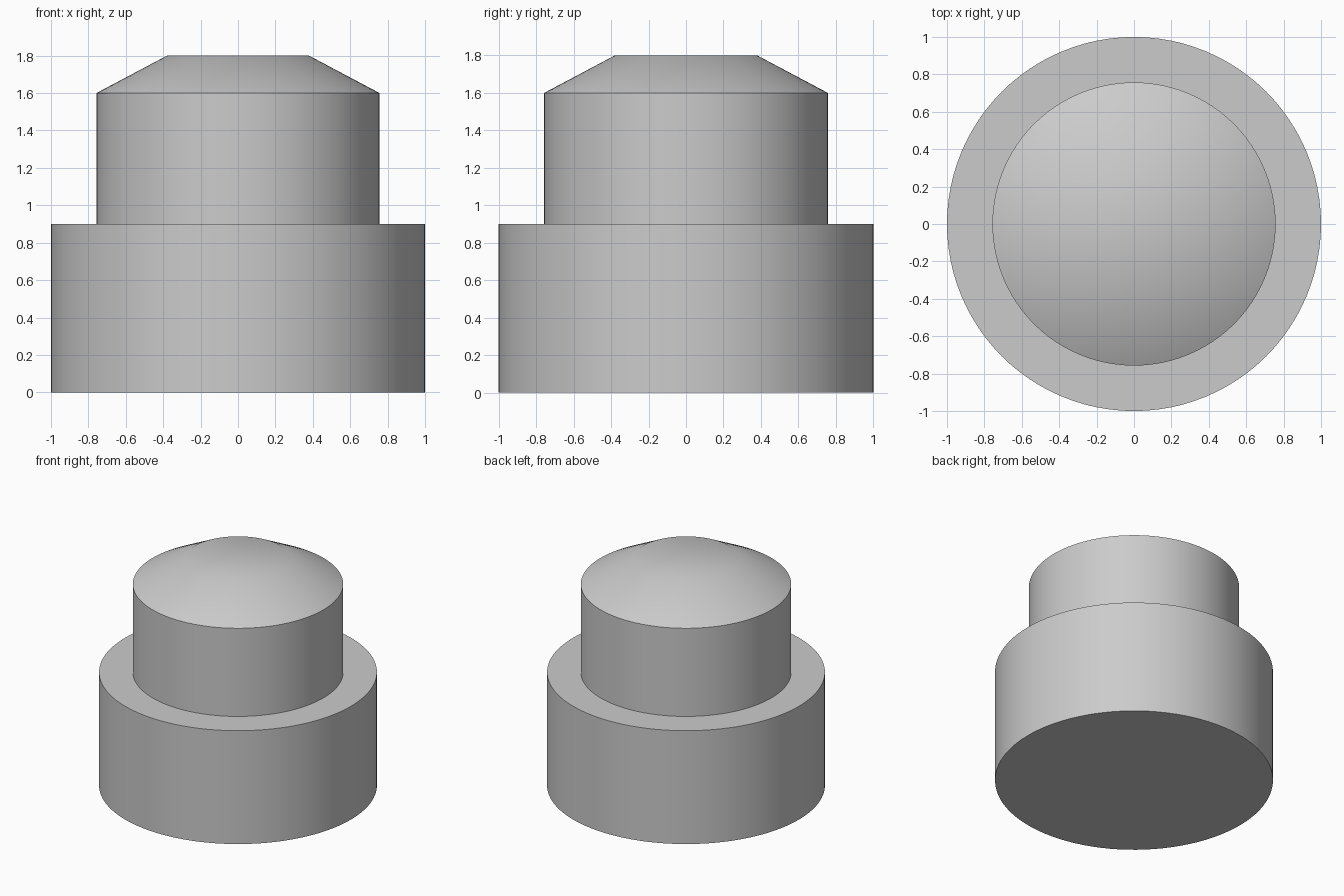
import bpy
import bmesh
import math

SEGMENTS = 96

cube = bpy.data.objects.get("Cube")
if cube:
    bpy.data.objects.remove(cube, do_unlink=True)

# Single plain grey material
grey = bpy.data.materials.new("plain grey")
grey.use_nodes = True
colour = (0.6, 0.6, 0.6, 1)
grey.diffuse_color = colour
grey.node_tree.nodes["Principled BSDF"].inputs["Base Color"].default_value = colour


def turned_part(name, profile):
    """Closed solid made of stacked rings, given as (radius, height) pairs."""
    bm = bmesh.new()
    rings = []
    for radius, height in profile:
        angles = [math.tau * i / SEGMENTS for i in range(SEGMENTS)]
        rings.append([bm.verts.new((radius * math.cos(a), radius * math.sin(a), height))
                      for a in angles])
    for lower, upper in zip(rings, rings[1:]):
        for i in range(SEGMENTS):
            j = (i + 1) % SEGMENTS
            bm.faces.new((lower[i], lower[j], upper[j], upper[i]))
    bm.faces.new(rings[0][::-1])
    bm.faces.new(rings[-1])

    mesh = bpy.data.meshes.new(name)
    bm.to_mesh(mesh)
    bm.free()
    mesh.materials.append(grey)
    obj = bpy.data.objects.new(name, mesh)
    bpy.context.collection.objects.link(obj)

    bpy.ops.object.select_all(action="DESELECT")
    obj.select_set(True)
    bpy.context.view_layer.objects.active = obj
    bpy.ops.object.shade_smooth_by_angle(angle=math.radians(40))
    return obj


# Wide lower drum
turned_part("base", [(1, 0), (1, 0.9)])

# Narrower upper drum with a softly shaded sloping top, seated in the base
turned_part("plunger", [(0.757, 0.88), (0.757, 1.6), (0.38, 1.8)])
